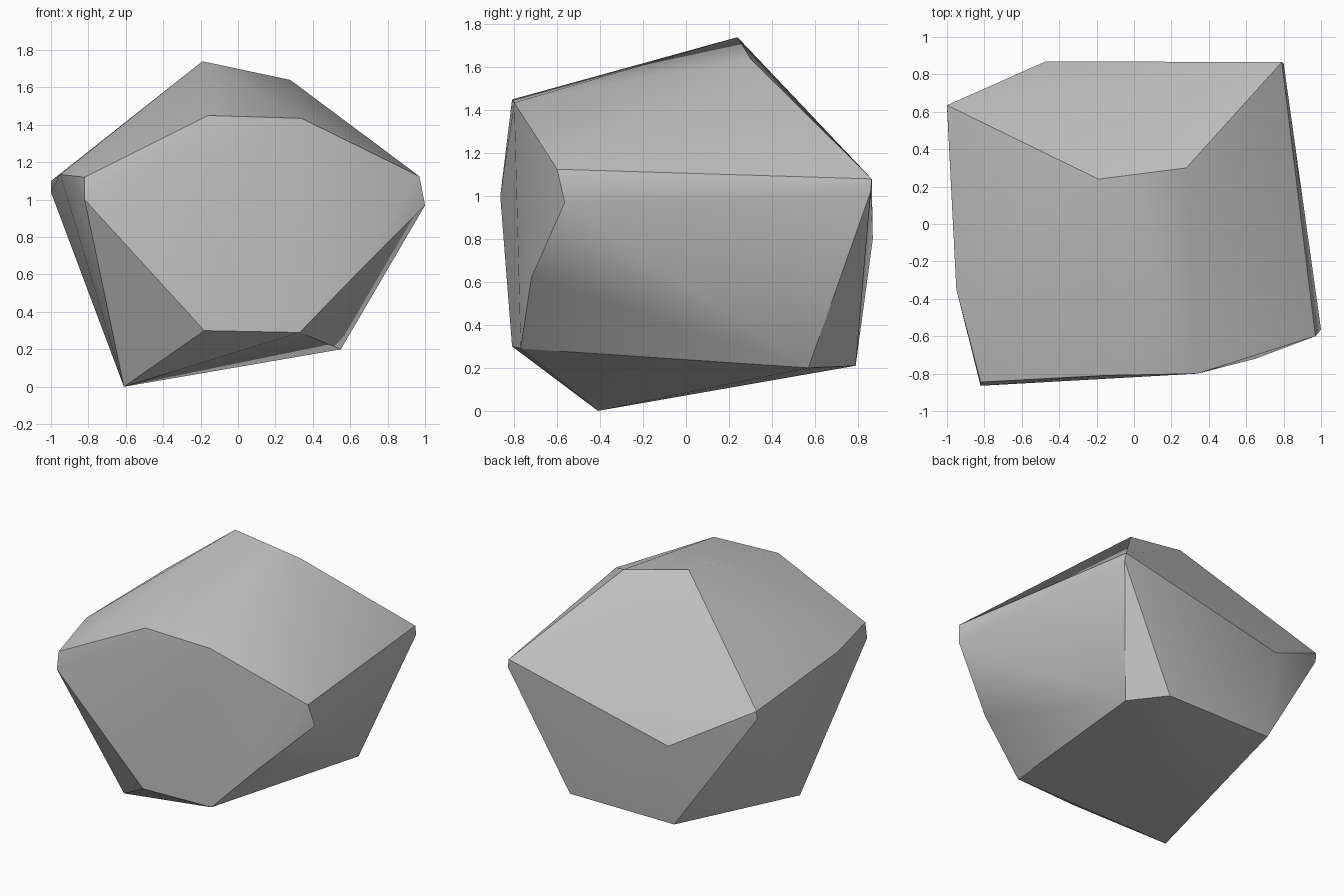
import bpy
import bmesh
import math

cube = bpy.data.objects.get("Cube")
if cube:
    bpy.data.objects.remove(cube, do_unlink=True)

# Corner points of the boulder, grouped by region
crown = [(-0.19, 0.24, 1.74), (0.28, 0.30, 1.64)]
front = [(-0.16, -0.81, 1.45), (0.34, -0.80, 1.435), (0.97, -0.60, 1.125),
         (1.0, -0.565, 0.97), (0.65, -0.72, 0.62), (0.33, -0.77, 0.29),
         (-0.18, -0.81, 0.30), (-0.82, -0.865, 1.0), (-0.82, -0.845, 1.12)]
side = [(-0.95, -0.35, 1.135), (-1.0, 0.635, 1.10), (-1.0, 0.63, 1.04)]
back = [(-0.47, 0.87, 0.80), (0.79, 0.865, 1.08), (0.80, 0.86, 1.02)]
base = [(-0.61, -0.41, 0.0), (0.55, 0.57, 0.20), (0.36, 0.79, 0.21),
        (-0.46, 0.79, 0.21)]

# Wrap the corners in a convex skin
bm = bmesh.new()
for point in crown + front + side + back + base:
    bm.verts.new(point)
hull = bmesh.ops.convex_hull(bm, input=bm.verts)
loose = [v for v in bm.verts if not v.link_faces]
bmesh.ops.delete(bm, geom=loose, context='VERTS')
bmesh.ops.recalc_face_normals(bm, faces=bm.faces)

mesh = bpy.data.meshes.new("boulder")
bm.to_mesh(mesh)
bm.free()
boulder = bpy.data.objects.new("boulder", mesh)
bpy.context.collection.objects.link(boulder)

# Grey stone
stone = bpy.data.materials.new("grey stone")
stone.use_nodes = True
colour = (0.55, 0.55, 0.55, 1.0)
stone.diffuse_color = colour
stone.node_tree.nodes["Principled BSDF"].inputs["Base Color"].default_value = colour
mesh.materials.append(stone)

# Soft faces with crisp ridges
bpy.ops.object.select_all(action='DESELECT')
boulder.select_set(True)
bpy.context.view_layer.objects.active = boulder
bpy.ops.object.shade_smooth_by_angle(angle=math.radians(30))
